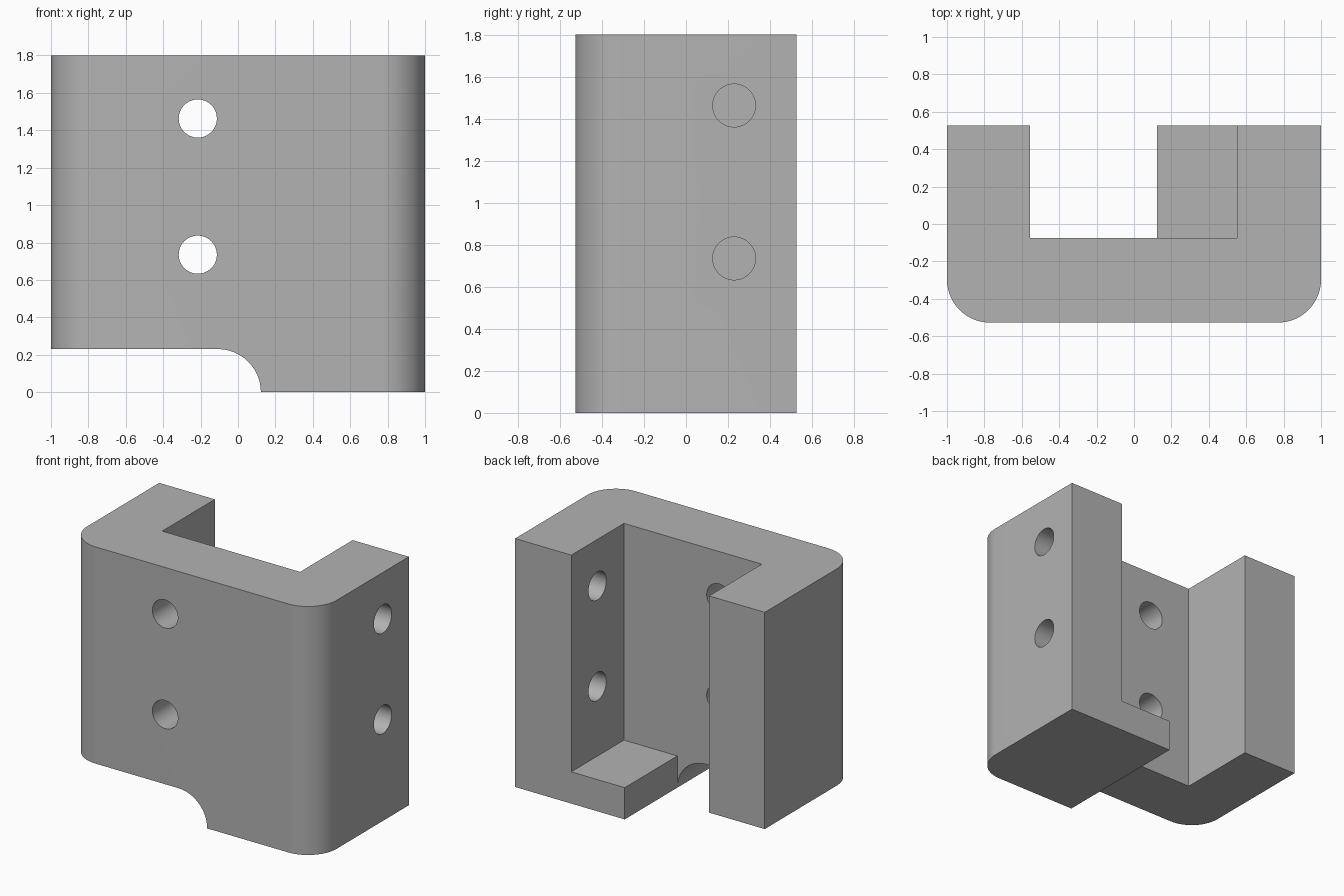
import bpy, bmesh, math
from mathutils import Vector

cube = bpy.data.objects.get("Cube")
if cube:
    bpy.data.objects.remove(cube)

W, D, H = 1.0, 0.527, 1.8      # half width, half depth, height
FILLET = 0.23                  # rounded front corners
STEP = 0.23                    # ledge and bottom notch height
LEDGE_X = 0.122                # free end of the ledge
INNER_Y = -0.075               # inner face of the front wall
HOLE_R = 0.102

grey = bpy.data.materials.new("grey")
grey.use_nodes = True
grey.diffuse_color = (0.45, 0.45, 0.45, 1)
grey.node_tree.nodes["Principled BSDF"].inputs["Base Color"].default_value = grey.diffuse_color


def arc(cx, cy, r, start, end, steps=24):
    angles = [math.radians(start + (end - start) * i / steps) for i in range(steps + 1)]
    return [(cx + r * math.cos(a), cy + r * math.sin(a)) for a in angles]


def prism(name, outline, axis, low, high):
    """Extrude a flat outline along x, y or z."""
    place = {"x": lambda a, b, t: (t, a, b),
             "y": lambda a, b, t: (a, t, b),
             "z": lambda a, b, t: (a, b, t)}[axis]
    bm = bmesh.new()
    face = bm.faces.new([bm.verts.new(place(a, b, low)) for a, b in outline])
    result = bmesh.ops.extrude_face_region(bm, geom=[face])
    top = [v for v in result["geom"] if isinstance(v, bmesh.types.BMVert)]
    bmesh.ops.translate(bm, verts=top, vec=Vector(place(0, 0, high - low)))
    bmesh.ops.recalc_face_normals(bm, faces=bm.faces)
    mesh = bpy.data.meshes.new(name)
    bm.to_mesh(mesh)
    bm.free()
    mesh.materials.append(grey)
    obj = bpy.data.objects.new(name, mesh)
    bpy.context.collection.objects.link(obj)
    return obj


# Solid block with two rounded front corners
cx, cy = W - FILLET, -D + FILLET
body = prism("bracket_body",
             [(W, D), (-W, D)] + arc(-cx, cy, FILLET, 180, 270) + arc(cx, cy, FILLET, 270, 360),
             "z", 0, H)

# Rear channel, leaving the ledge beside the left wall
pocket = prism("channel_cutter",
               [(-0.555, H + 0.1), (-0.555, -0.1), (LEDGE_X, -0.1),
                (LEDGE_X, STEP), (0.55, STEP), (0.55, H + 0.1)],
               "y", INNER_Y, D + 0.1)

# Bottom notch with a quarter-round end
notch = prism("notch_cutter",
              [(-W - 0.1, STEP), (-W - 0.1, -0.1), (LEDGE_X, -0.1)]
              + arc(LEDGE_X - STEP, 0, STEP, 0, 90),
              "y", -D - 0.1, D + 0.1)

# Screw holes through the front wall and the left wall
cutters = [pocket, notch]
for z in (0.735, 1.463):
    cutters.append(prism("front_hole_cutter", arc(-0.215, z, HOLE_R, 0, 352.5, 47),
                         "y", -D - 0.1, 0.1))
    cutters.append(prism("side_hole_cutter", arc(0.229, z, HOLE_R, 0, 352.5, 47),
                         "x", 0.4, W + 0.1))

bpy.context.view_layer.objects.active = body
body.select_set(True)
for cutter in cutters:
    cut = body.modifiers.new(cutter.name, "BOOLEAN")
    cut.operation = "DIFFERENCE"
    cut.solver = "EXACT"
    cut.object = cutter
    bpy.ops.object.modifier_apply(modifier=cut.name)
    bpy.data.objects.remove(cutter)

bpy.ops.object.select_all(action="DESELECT")
body.select_set(True)
bpy.ops.object.shade_smooth_by_angle(angle=math.radians(30))
